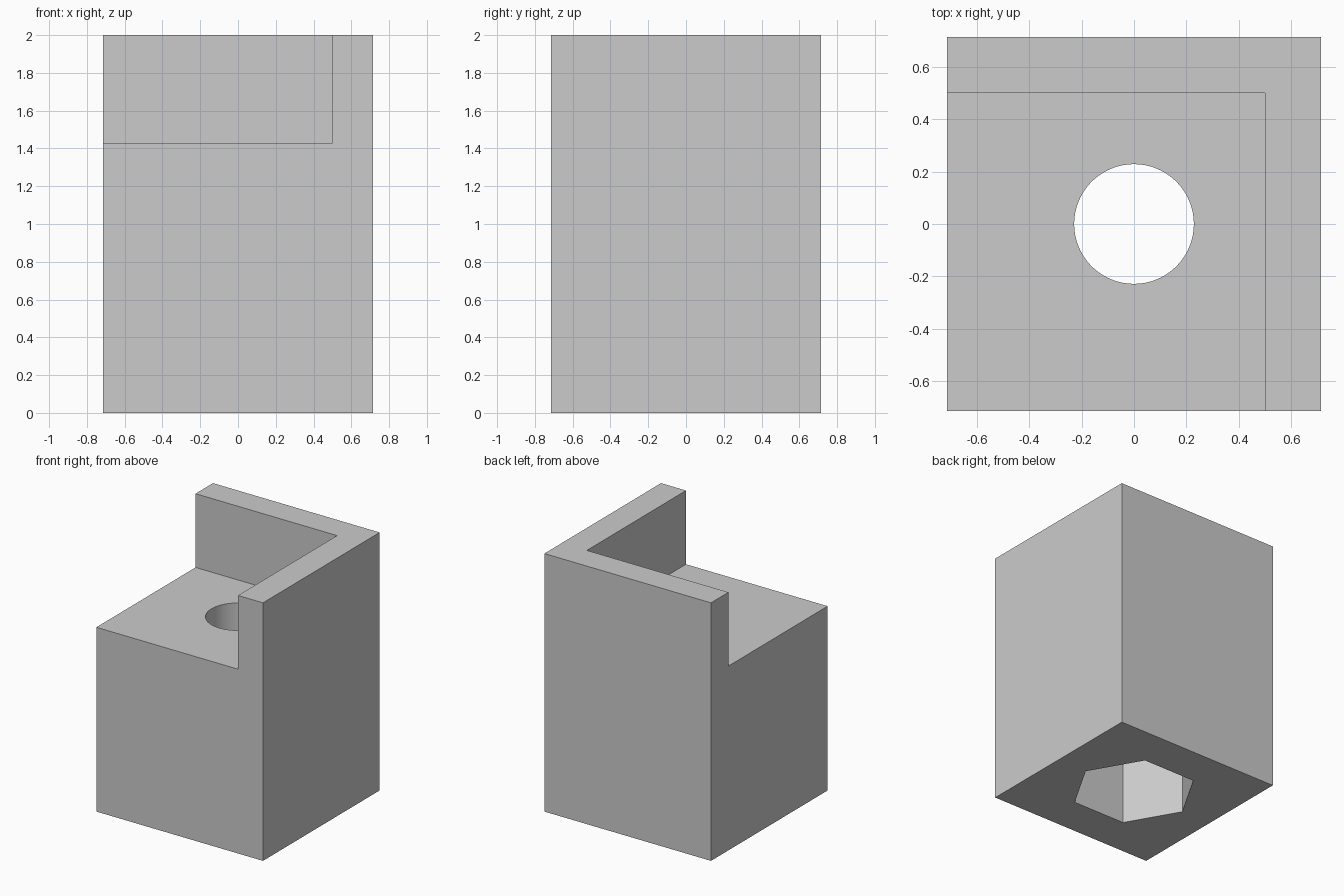
import bpy
import math

# Remove the default cube
if "Cube" in bpy.data.objects:
    bpy.data.objects.remove(bpy.data.objects["Cube"], do_unlink=True)

UNIT = 2 / 28            # the block is 28 units tall
HALF = 10 * UNIT         # half of its square footprint
FLOOR = 20 * UNIT        # height of the recessed floor
WALL = 3 * UNIT          # wall thickness
BORE = 3.2 * UNIT        # bolt hole radius
POCKET = 6.4 * UNIT      # hexagonal pocket corner radius
POCKET_DEPTH = 10 * UNIT
GAP = 0.2                # overshoot of the cutters

grey = bpy.data.materials.new("light grey")
grey.use_nodes = True
colour = (0.6, 0.6, 0.6, 1)
grey.diffuse_color = colour
grey.node_tree.nodes["Principled BSDF"].inputs["Base Color"].default_value = colour


def box(name, low, high):
    centre = [(a + b) / 2 for a, b in zip(low, high)]
    bpy.ops.mesh.primitive_cube_add(size=1, location=centre)
    obj = bpy.context.object
    obj.name = name
    obj.scale = [b - a for a, b in zip(low, high)]
    bpy.ops.object.transform_apply(location=True, rotation=True, scale=True)
    return obj


def prism(name, sides, radius, bottom, top, turn=0):
    bpy.ops.mesh.primitive_cylinder_add(
        vertices=sides, radius=radius, depth=top - bottom,
        location=(0, 0, (bottom + top) / 2), rotation=(0, 0, turn))
    obj = bpy.context.object
    obj.name = name
    bpy.ops.object.transform_apply(location=True, rotation=True, scale=True)
    return obj


def cut(target, cutter):
    cutter.hide_render = True
    mod = target.modifiers.new(cutter.name, 'BOOLEAN')
    mod.operation = 'DIFFERENCE'
    mod.solver = 'EXACT'
    mod.object = cutter
    bpy.ops.object.select_all(action='DESELECT')
    target.select_set(True)
    bpy.context.view_layer.objects.active = target
    bpy.ops.object.modifier_apply(modifier=mod.name)
    bpy.data.objects.remove(cutter, do_unlink=True)


# Solid block
block = box("corner_block", (-HALF, -HALF, 0), (HALF, HALF, 2))
block.data.materials.append(grey)

# Open corner, leaving a back wall and a side wall
cut(block, box("corner_cutter", (-HALF - GAP, -HALF - GAP, FLOOR),
               (HALF - WALL, HALF - WALL, 2 + GAP)))

# Round bolt hole through the floor
cut(block, prism("bore_cutter", 96, BORE, -GAP, FLOOR + GAP))

# Hexagonal pocket underneath, with corners pointing along x
cut(block, prism("pocket_cutter", 6, POCKET, -GAP, POCKET_DEPTH, math.radians(90)))

# Smooth bore, sharp edges everywhere else
bpy.ops.object.shade_smooth_by_angle(angle=math.radians(30))
